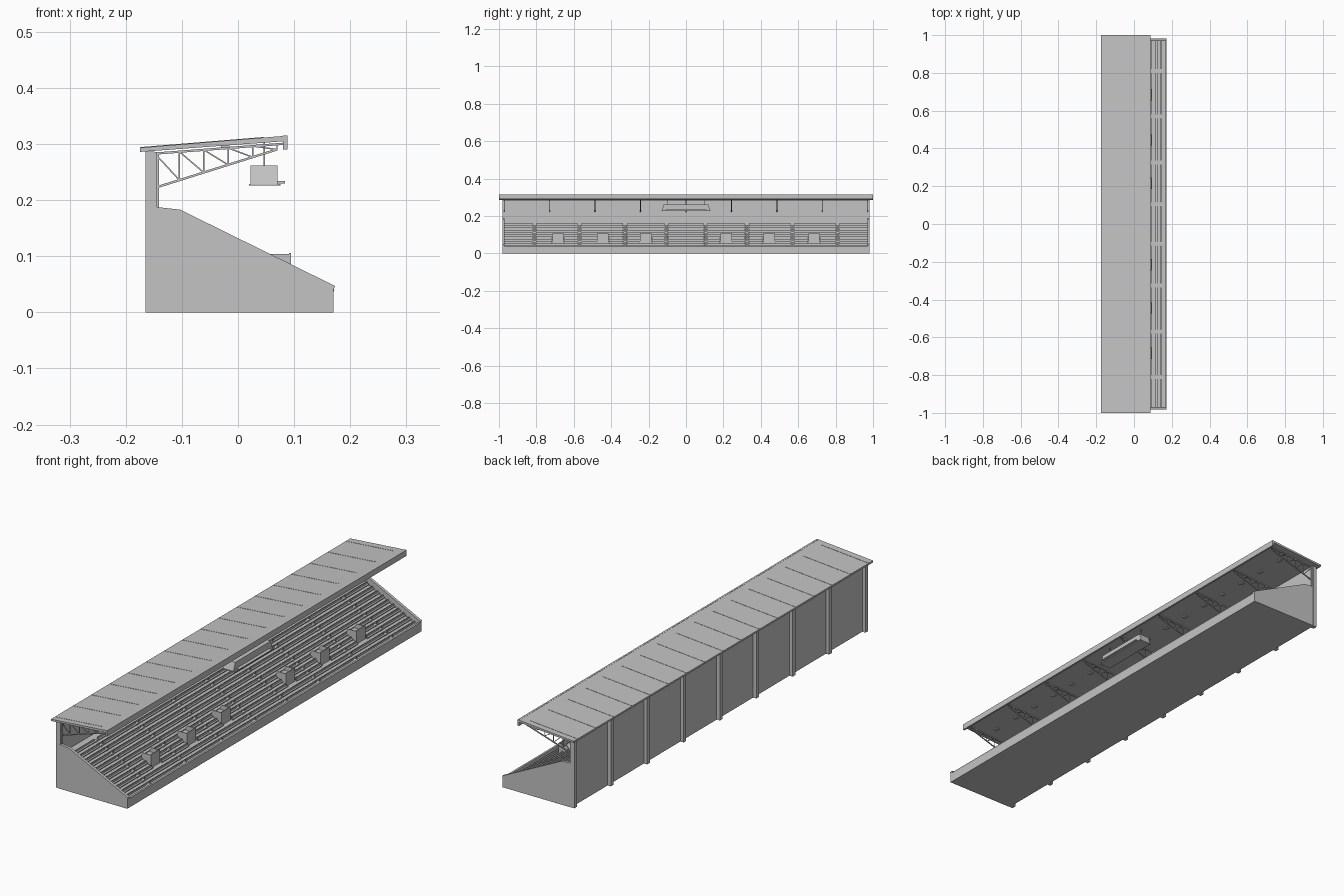
import bpy
from mathutils import Vector

cube = bpy.data.objects.get("Cube")
if cube:
    bpy.data.objects.remove(cube, do_unlink=True)

grey = bpy.data.materials.new("concrete_grey")
grey.use_nodes = True
GREY = (0.55, 0.55, 0.55, 1)
grey.diffuse_color = GREY
grey.node_tree.nodes["Principled BSDF"].inputs["Base Color"].default_value = GREY


class Part:
    """Collects prisms and bars into one flat-shaded object."""

    def __init__(self, name):
        self.name, self.verts, self.faces = name, [], []

    def prism(self, profile, y0, y1, taper=0.0):
        # x-z outline extruded along y; taper pulls the upper corners inward
        base, n = len(self.verts), len(profile)
        low = min(z for x, z in profile)
        for y, s in ((y0, 1), (y1, -1)):
            self.verts += [(x, y + s * taper * (z - low), z) for x, z in profile]
        a = list(range(base, base + n))
        b = list(range(base + n, base + 2 * n))
        self.faces += [a, b[::-1]]
        for i in range(n):
            j = (i + 1) % n
            self.faces.append([a[i], b[i], b[j], a[j]])

    def box(self, x0, x1, y0, y1, z0, z1, taper=0.0):
        self.prism([(x0, z0), (x1, z0), (x1, z1), (x0, z1)], y0, y1, taper)

    def bar(self, p, q, y, w):
        # straight square bar lying in the plane at y
        p, q = Vector(p), Vector(q)
        d = (q - p).normalized() * w / 2
        n = Vector((-d.y, d.x))
        self.prism([tuple(v) for v in (p - n, q - n, q + n, p + n)], y - w / 2, y + w / 2)

    def build(self):
        mesh = bpy.data.meshes.new(self.name)
        mesh.from_pydata(self.verts, [], self.faces)
        mesh.materials.append(grey)
        obj = bpy.data.objects.new(self.name, mesh)
        bpy.context.collection.objects.link(obj)
        bpy.context.view_layer.objects.active = obj
        bpy.ops.object.mode_set(mode='EDIT')
        bpy.ops.mesh.select_all(action='SELECT')
        bpy.ops.mesh.normals_make_consistent(inside=False)
        bpy.ops.object.mode_set(mode='OBJECT')


BAY = 0.243
FRAMES = [BAY * i for i in range(-4, 5)]
AISLES = [s * y for s in (-1, 1) for y in (0.105, 0.325, 0.57, 0.81)]
EXITS = [s * y for s in (-1, 1) for y in (0.215, 0.445, 0.685)]
ROWS, TREAD, RISE = 11, 0.0245, 0.0121
FRONT_X, FLOOR_Z = 0.165, 0.026


def lerp(a, b, t):
    return a + (b - a) * t


def roof_z(x, low, high):
    return lerp(low, high, (x + 0.175) / 0.263)


# Stepped terrace
terrace = Part("terrace")
steps = [(-0.145, 0.0), (FRONT_X, 0.0)]
for i in range(ROWS):
    x, z = FRONT_X - i * TREAD, FLOOR_Z + i * RISE
    steps += [(x, z), (x - TREAD, z)]
steps.append((-0.145, steps[-1][1]))
terrace.prism(steps, -0.972, 0.972)
terrace.build()

# Front parapet with a small lip
parapet = Part("front_parapet")
parapet.prism([(0.164, 0), (0.17, 0), (0.17, 0.036), (0.172, 0.041), (0.164, 0.041)], -0.972, 0.972)
parapet.build()

# End walls
ends = Part("end_walls")
outline = [(-0.147, 0), (0.17, 0), (0.17, 0.04), (0.173, 0.047), (-0.103, 0.183), (-0.147, 0.188)]
for s in (-1, 1):
    ends.prism(outline, s * 0.97, s * 0.982)
ends.build()

# Seat rows, broken by aisles and exits
seats = Part("seat_rows")
aisle_steps = Part("aisle_steps")
cuts = sorted(AISLES)
spans = list(zip([-0.97] + [c + 0.011 for c in cuts], [c - 0.011 for c in cuts] + [0.97]))
for i in range(ROWS):
    x, z = FRONT_X - i * TREAD, FLOOR_Z + i * RISE
    back = x - 0.019
    for a, b in spans:
        pieces = [(a, b)]
        if 0.04 < back < 0.1:
            for e in EXITS:
                if a < e < b:
                    pieces = [(a, e - 0.032), (e + 0.032, b)]
        for c, d in pieces:
            seats.box(back, back + 0.010, c, d, z + 0.005, z + 0.0075)
            seats.box(back, back + 0.002, c, d, z + 0.0075, z + 0.0155)
            seats.box(back + 0.003, back + 0.005, c, d, z, z + 0.005)
    for y in AISLES:
        aisle_steps.box(x - TREAD, x - TREAD / 2, y - 0.01, y + 0.01, z, z + RISE / 2)
seats.build()
aisle_steps.build()

# Raised exits among the seats
exits = Part("exit_boxes")
for y in EXITS:
    exits.box(0.045, 0.092, y - 0.03, y + 0.03, 0.05, 0.085)
    exits.box(0.091, 0.0945, y - 0.03, y + 0.03, 0.05, 0.106)
    for s in (-1, 1):
        edge = y + s * 0.03
        exits.prism([(0.045, 0.085), (0.092, 0.085), (0.092, 0.104), (0.055, 0.104)],
                    edge - s * 0.003, edge)
exits.build()

# Back wall and columns
wall = Part("back_wall")
wall.box(-0.15, -0.144, -0.98, 0.98, 0, 0.286)
wall.build()
columns = Part("back_columns")
for y in FRAMES:
    columns.box(-0.165, -0.149, y - 0.009, y + 0.009, 0, 0.287)
columns.build()

# Roof slab, fascia and ribs
roof = Part("roof")
roof.prism([(-0.175, 0.286), (0.082, 0.305), (0.082, 0.3145), (-0.175, 0.2935)], -1, 1)
roof.build()
fascia = Part("roof_fascia")
fascia.box(0.08, 0.088, -1, 1, 0.29, 0.315)
fascia.build()
ribs = Part("roof_ribs")
for i in range(-8, 9):
    y = i * BAY / 2
    pts = [(x, roof_z(x, 0.2935, 0.315) + h) for x, h in
           ((-0.174, -0.002), (0.045, -0.002), (0.045, 0.001), (-0.174, 0.001))]
    ribs.prism(pts, y - 0.003, y + 0.003)
ribs.build()

# Cantilever trusses
trusses = Part("roof_trusses")


def top(x):
    return (x, lerp(0.283, 0.3, (x + 0.148) / 0.223))


def bottom(x):
    return (x, lerp(0.222, 0.292, (x + 0.148) / 0.223))


nodes = [-0.148 + 0.0435 * i for i in range(6)]
for y in FRAMES:
    trusses.bar(top(-0.148), top(0.08), y, 0.004)
    trusses.bar(bottom(-0.148), bottom(0.07), y, 0.004)
    trusses.bar((-0.143, 0.18), (-0.143, 0.284), y, 0.004)
    for a, b in zip(nodes, nodes[1:]):
        trusses.bar(top(a), bottom(b), y, 0.0025)
        trusses.bar(bottom(b), top(b), y, 0.0025)
trusses.build()

# Ceiling lamps
lamps = Part("ceiling_lamps")
for y in FRAMES[:-1]:
    for t in (0.25, 0.75):
        c = y + t * BAY
        lamps.box(-0.03, -0.015, c - 0.01, c + 0.01, 0.293, 0.299)
lamps.build()

# Hanging gantry under the roof
gantry = Part("hanging_gantry")
gantry.box(0.02, 0.076, -0.132, 0.132, 0.226, 0.229)
gantry.box(0.022, 0.07, -0.13, 0.13, 0.229, 0.262, 0.35)
gantry.box(0.07, 0.084, -0.11, 0.11, 0.23, 0.234)
for y in (-0.1, 0, 0.1):
    gantry.bar((0.047, 0.26), (0.047, 0.304), y, 0.003)
gantry.build()
